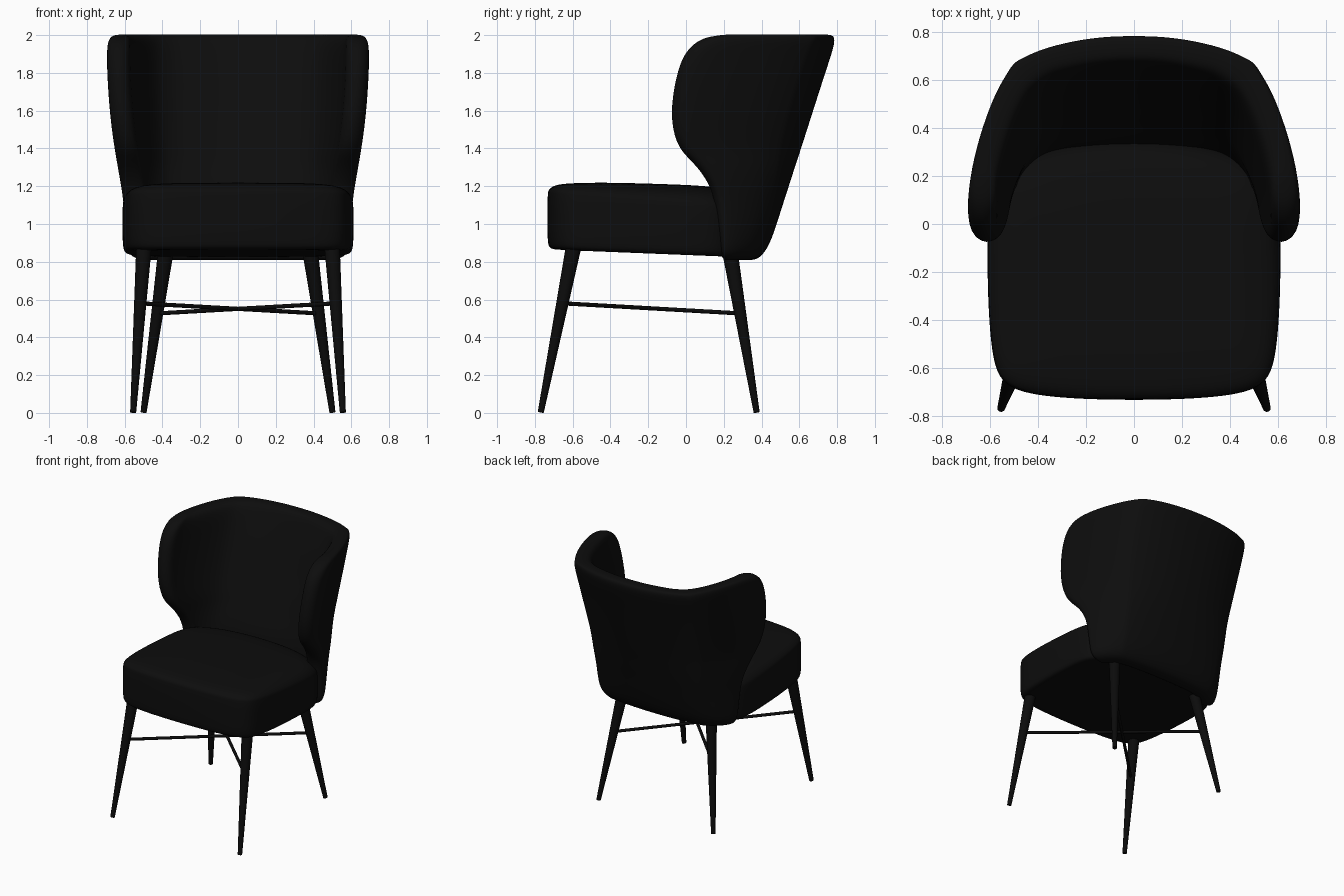
import bpy, bmesh
from mathutils import Vector

cube = bpy.data.objects.get("Cube")
if cube:
    bpy.data.objects.remove(cube)


def make_material(name, rgb, roughness):
    mat = bpy.data.materials.new(name)
    mat.use_nodes = True
    mat.diffuse_color = (*rgb, 1)
    bsdf = mat.node_tree.nodes["Principled BSDF"]
    bsdf.inputs["Base Color"].default_value = (*rgb, 1)
    bsdf.inputs["Roughness"].default_value = roughness
    return mat


fabric = make_material("black fabric", (0.004, 0.004, 0.004), 0.8)
metal = make_material("black metal", (0.0035, 0.0035, 0.0035), 0.5)


def finish(bm, name, mat, subdivide=0):
    bmesh.ops.recalc_face_normals(bm, faces=bm.faces[:])
    mesh = bpy.data.meshes.new(name)
    bm.to_mesh(mesh)
    bm.free()
    mesh.materials.append(mat)
    obj = bpy.data.objects.new(name, mesh)
    bpy.context.collection.objects.link(obj)
    if subdivide:
        mod = obj.modifiers.new("smooth form", 'SUBSURF')
        mod.levels = mod.render_levels = subdivide
    bpy.ops.object.select_all(action='DESELECT')
    obj.select_set(True)
    bpy.context.view_layer.objects.active = obj
    if subdivide:
        bpy.ops.object.shade_smooth()
    else:
        bpy.ops.object.shade_smooth_by_angle()
    return obj


def loft(bm, loops):
    """Join closed loops of points with quads; return the vertex rings."""
    rings = [[bm.verts.new(p) for p in loop] for loop in loops]
    for a, b in zip(rings, rings[1:]):
        for i in range(len(a)):
            j = (i + 1) % len(a)
            bm.faces.new((a[i], a[j], b[j], b[i]))
    return rings


def crease(bm, chain, amount):
    layer = (bm.edges.layers.float.get("crease_edge")
             or bm.edges.layers.float.new("crease_edge"))
    for a, b in zip(chain, chain[1:]):
        edge = bm.edges.get((a, b))
        if edge:
            edge[layer] = amount


# Wraparound backrest: half plan as (share of width, share of depth)
half = [(0, 0), (.19, .006), (.37, .03), (.58, .08), (.73, .155), (.81, .27),
        (.88, .41), (.96, .64), (1, .84), (1, .95)]
plan = [(-x, t) for x, t in reversed(half[1:])] + half
# Rows: height, front edge, half width, rear edge, thickness
rows = [(.808, .205, .52, .37, .08), (.835, .185, .58, .405, .12),
        (.9, .18, .598, .45, .14), (1.1, .155, .605, .512, .18),
        (1.2, .13, .62, .545, .19), (1.3, .06, .638, .577, .18),
        (1.36, -.005, .648, .597, .175), (1.43, -.06, .66, .62, .17),
        (1.58, -.092, .68, .668, .155), (1.78, -.062, .694, .732, .14),
        (1.9, -.02, .696, .772, .13), (1.96, .04, .692, .788, .12),
        (1.99, .1, .677, .786, .1), (2.003, .2, .65, .77, .06)]


def shell_loop(z, front, width, rear, thick):
    side = min(thick, .125)

    def wall(w, r):
        return [Vector((x * w, r + (front - r) * t, z)) for x, t in plan]
    outer = wall(width, rear)
    inner = wall(width - side, rear - thick)
    tip = Vector((width - side / 2, front - .006, z))
    mirrored_tip = Vector((-tip.x, tip.y, z))
    return outer + [tip] + inner[::-1] + [mirrored_tip]


bm = bmesh.new()
rings = loft(bm, [shell_loop(*r) for r in rows])
n = len(plan)
# close the rim at the top and bottom, between outer and inner wall
for ring in (rings[0], rings[-1]):
    inner = ring[n + 1:2 * n + 1][::-1]
    for i in range(n - 1):
        bm.faces.new((ring[i], ring[i + 1], inner[i + 1], inner[i]))
    bm.faces.new((ring[n - 1], ring[n], inner[n - 1]))
    bm.faces.new((ring[0], inner[0], ring[-1]))
# vertical seams: two on the outside corners, two on the inside
centre = n // 2
for s in (-1, 1):
    crease(bm, [r[centre + 4 * s] for r in rings], .45)
    crease(bm, [r[n + 1 + centre + 3 * s] for r in rings], .45)
finish(bm, "backrest_shell", fabric, 2)

# Seat cushion: half plan from the front centre to the rear centre
half = [(0, -.735), (.16, -.733), (.32, -.725), (.47, -.705), (.555, -.66),
        (.59, -.57), (.606, -.4), (.613, -.2), (.611, 0), (.6, .12),
        (.56, .21), (.45, .28), (.3, .33), (0, .36)]
plan = half + [(-x, y) for x, y in reversed(half[1:-1])]
# Rings: height, scale, slope towards the rear
levels = [(.848, .5, -.04), (.848, .9, -.04), (.852, .975, -.04),
          (.88, .998, -.04), (1, 1, -.05), (1.1, 1, -.07),
          (1.14, .99, -.085), (1.172, .955, -.07), (1.198, .85, -.045),
          (1.212, .62, -.03), (1.217, .3, -.03)]
mid_y = -.19
bm = bmesh.new()
loops = [[(x * s, mid_y + (y - mid_y) * s,
           z + slope * (mid_y + (y - mid_y) * s + .3)) for x, y in plan]
         for z, s, slope in levels]
rings = loft(bm, loops)
for ring in (rings[0], rings[-1]):
    bm.faces.new(ring)
welt = rings[6]
crease(bm, welt + welt[:1], .5)
finish(bm, "seat_cushion", fabric, 2)


def rod(name, start, end, r_start, r_end):
    """A straight, optionally tapered round bar between two points."""
    start, end = Vector(start), Vector(end)
    bm = bmesh.new()
    bmesh.ops.create_cone(bm, cap_ends=True, segments=24, radius1=r_start,
                          radius2=r_end, depth=(end - start).length)
    obj = finish(bm, name, metal)
    obj.location = (start + end) / 2
    obj.rotation_euler = (end - start).to_track_quat('Z', 'Y').to_euler()


# Splayed tapered legs and the crossed stretchers
for s, side in ((1, "left"), (-1, "right")):
    rod("front_leg_" + side, (.555 * s, -.769, .003), (.498 * s, -.595, .88),
        .016, .041)
    rod("back_leg_" + side, (.5 * s, .374, .003), (.38 * s, .23, .87),
        .016, .042)
    rod("stretcher_front_" + side, (.515 * s, -.65, .58),
        (-.42 * s, .28, .527), .011, .011)
